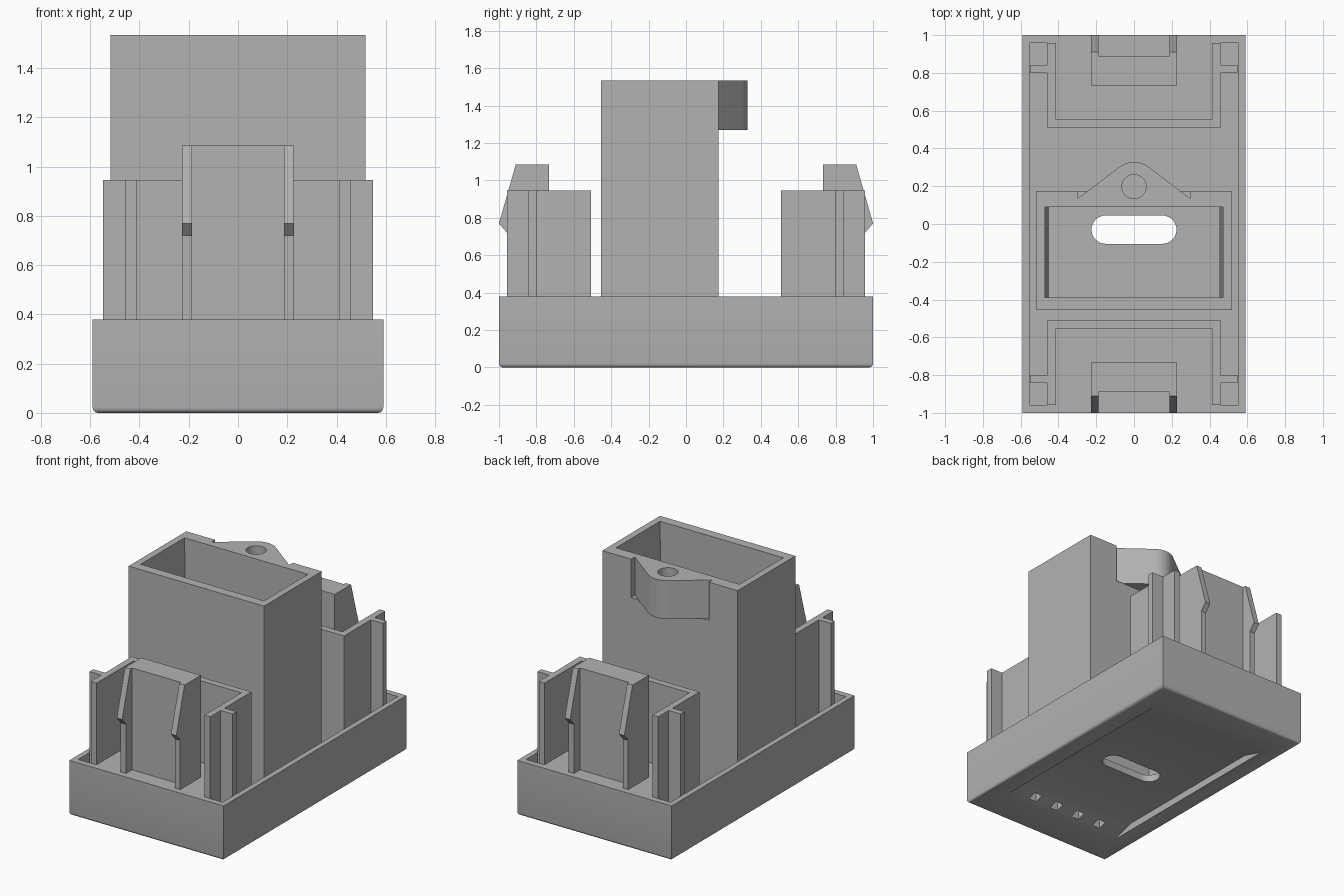
import bpy, bmesh, math
from mathutils import Vector

if "Cube" in bpy.data.objects:
    bpy.data.objects.remove(bpy.data.objects["Cube"], do_unlink=True)

grey = bpy.data.materials.new("plain_grey")
grey.use_nodes = True
COLOUR = (0.45, 0.45, 0.45, 1)
grey.diffuse_color = COLOUR
grey.node_tree.nodes["Principled BSDF"].inputs["Base Color"].default_value = COLOUR


def prism(name, pts, axis, lo, hi, bevel_bottom=0):
    """Extrude a 2D outline along the x, y or z axis."""
    place = {"x": lambda a, b: (lo, a, b),
             "y": lambda a, b: (a, lo, b),
             "z": lambda a, b: (a, b, lo)}[axis]
    bm = bmesh.new()
    face = bm.faces.new([bm.verts.new(place(a, b)) for a, b in pts])
    ext = bmesh.ops.extrude_face_region(bm, geom=[face])
    moved = [g for g in ext["geom"] if isinstance(g, bmesh.types.BMVert)]
    step = Vector([(hi - lo) if axis == c else 0 for c in "xyz"])
    bmesh.ops.translate(bm, verts=moved, vec=step)
    bmesh.ops.recalc_face_normals(bm, faces=bm.faces)
    if bevel_bottom:
        low = [e for e in bm.edges if all(abs(v.co.z - lo) < 1e-5 for v in e.verts)]
        bmesh.ops.bevel(bm, geom=low, offset=bevel_bottom, segments=4,
                        profile=0.5, affect="EDGES")
    mesh = bpy.data.meshes.new(name)
    bm.to_mesh(mesh)
    bm.free()
    mesh.materials.append(grey)
    ob = bpy.data.objects.new(name, mesh)
    bpy.context.collection.objects.link(ob)
    return ob


def box(name, x, y, z, **kw):
    pts = [(x[0], y[0]), (x[1], y[0]), (x[1], y[1]), (x[0], y[1])]
    return prism(name, pts, "z", z[0], z[1], **kw)


def boolean(target, tool, operation="DIFFERENCE"):
    """Combine the target with a tool, then discard the tool."""
    mod = target.modifiers.new("shape", "BOOLEAN")
    mod.operation, mod.object, mod.solver = operation, tool, "EXACT"
    bpy.context.view_layer.objects.active = target
    bpy.ops.object.modifier_apply(modifier=mod.name)
    bpy.data.objects.remove(tool, do_unlink=True)


def arc(cx, cy, r, start, end, n):
    angles = [math.radians(start + (end - start) * i / n) for i in range(n + 1)]
    return [(cx + r * math.cos(a), cy + r * math.sin(a)) for a in angles]


def smooth(ob):
    bpy.ops.object.select_all(action="DESELECT")
    ob.select_set(True)
    bpy.context.view_layer.objects.active = ob
    bpy.ops.object.shade_smooth_by_angle(angle=math.radians(30))


RIM, FLOOR, WALL_TOP = 0.38, 0.1, 0.945

# Base tray with a rounded lower edge; the pocket leaves a solid block at each end
base = box("base_tray", (-0.59, 0.59), (-1, 1), (0, RIM), bevel_bottom=0.022)
half = [(0.553, 0.958), (0.457, 0.958), (0.457, 0.507)]
outline = (half + [(-x, y) for x, y in reversed(half)]
           + [(-x, -y) for x, y in half] + [(x, -y) for x, y in reversed(half)])
boolean(base, prism("pocket", outline, "z", FLOOR, 0.6))

# Shallow recess below, with ramps at both ends
ramp = [(-0.78, -0.01), (-0.58, 0.05), (0.58, 0.05), (0.78, -0.01)]
boolean(base, prism("recess", ramp, "x", -0.46, 0.46))
for x in (-0.27, -0.09, 0.09, 0.27):
    boolean(base, box("socket", (x - 0.03, x + 0.03), (-0.71, -0.65), (-0.02, 0.08)))

# Long hole through the floor
slot = arc(0.15, -0.03, 0.075, -90, 90, 16) + arc(-0.15, -0.03, 0.075, 90, 270, 16)
boolean(base, prism("slot", slot, "z", -0.1, 0.3))
smooth(base)

# Hollow tower with slightly tapered inside
tower = box("tower", (-0.518, 0.518), (-0.455, 0.175), (FLOOR, 1.535))
inside = [(-0.45, 0.05), (0.45, 0.05), (0.473, 1.6), (-0.473, 1.6)]
boolean(tower, prism("inside", inside, "y", -0.39, 0.09))

# Screw ear let into the back of the tower
boolean(tower, box("notch", (-0.297, 0.297), (0.135, 0.25), (1.27, 1.6)))
ear = [(-0.297, 0.135), (0.297, 0.135)] + arc(0, 0.198, 0.13, 53, 127, 16)
lug = prism("screw_ear", ear, "z", 1.27, 1.535)
boolean(lug, prism("screw_hole", arc(0, 0.198, 0.064, 0, 348.75, 31), "z", 1.31, 1.6))
smooth(lug)

# End walls, guide flanges and snap clips, repeated front and back
rib = [(0.88, RIM), (0.957, RIM), (0.957, 0.72), (1, 0.77), (0.91, 1.085), (0.88, 1.085)]
for s, end in ((-1, "front"), (1, "back")):
    def ys(a, b):
        return tuple(sorted((s * a, s * b)))

    cup = [(0.457, 0.957), (0.457, 0.507), (-0.457, 0.507), (-0.457, 0.957),
           (-0.413, 0.957), (-0.413, 0.552), (0.413, 0.552), (0.413, 0.957)]
    prism(end + "_end_wall", [(x, s * y) for x, y in cup], "z", RIM, WALL_TOP)
    box(end + "_clip_block", (-0.228, 0.228), ys(0.732, 0.89), (RIM, 1.085))
    for m, side in ((1, "left"), (-1, "right")):
        name = end + "_" + side
        fx = sorted((m * 0.45, m * 0.548))
        box(name + "_flange", fx, ys(0.8, 0.842), (FLOOR, WALL_TOP))
        rx = sorted((m * 0.187, m * 0.228))
        prism(name + "_clip_rib", [(s * y, z) for y, z in rib], "x", rx[0], rx[1])
